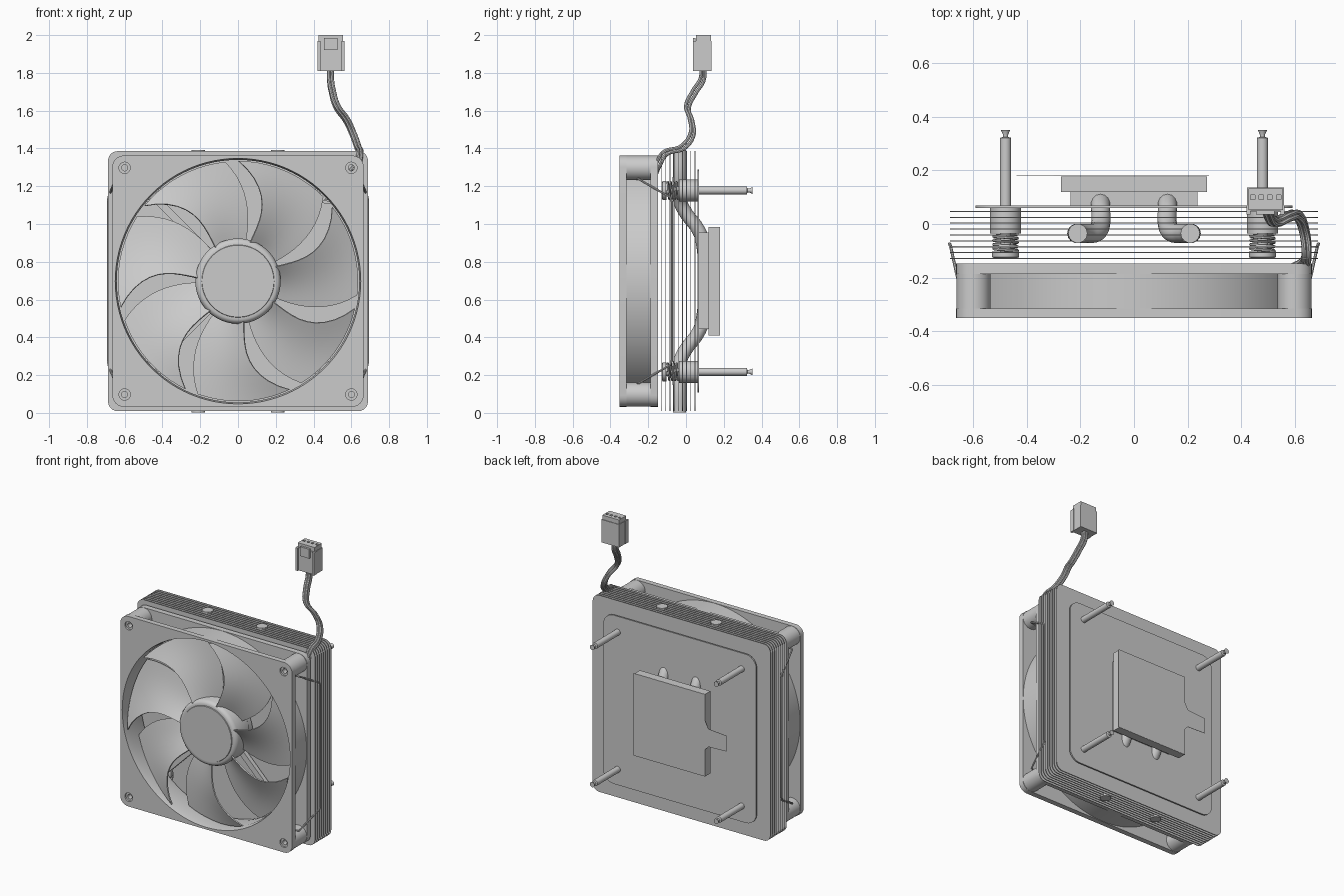
import bpy, bmesh
from math import sin, cos, pi, radians

if "Cube" in bpy.data.objects:
    bpy.data.objects.remove(bpy.data.objects["Cube"])

ZC = 0.6975  # height of the fan axis


def mesh_object(name, bm):
    bmesh.ops.remove_doubles(bm, verts=bm.verts, dist=1e-5)
    bmesh.ops.recalc_face_normals(bm, faces=bm.faces)
    me = bpy.data.meshes.new(name)
    bm.to_mesh(me)
    bm.free()
    ob = bpy.data.objects.new(name, me)
    bpy.context.collection.objects.link(ob)
    return ob


def to_mesh(ob):
    bpy.ops.object.select_all(action='DESELECT')
    ob.select_set(True)
    bpy.context.view_layer.objects.active = ob
    bpy.ops.object.convert(target='MESH')
    return bpy.context.view_layer.objects.active


def curve_to_mesh(name, cu):
    ob = bpy.data.objects.new(name, cu)
    bpy.context.collection.objects.link(ob)
    return to_mesh(ob)


def circle(x, z, r, n=24, start=0.0):
    return [(x + r * cos(start + 2 * pi * i / n), z + r * sin(start + 2 * pi * i / n)) for i in range(n)]


def round_rect(hw, hh, r, n=6):
    pts = []
    for k, (sx, sz) in enumerate([(1, 1), (-1, 1), (-1, -1), (1, -1)]):
        for i in range(n + 1):
            a = pi / 2 * (k + i / n)
            pts.append((sx * (hw - r) + r * cos(a), ZC + sz * (hh - r) + r * sin(a)))
    return pts


def plate(name, loops, y0, y1):
    """Flat plate in the XZ plane; every loop after the first is a hole."""
    cu = bpy.data.curves.new(name, 'CURVE')
    cu.dimensions = '2D'
    cu.fill_mode = 'BOTH'
    cu.extrude = (y1 - y0) / 2
    for loop in loops:
        sp = cu.splines.new('POLY')
        sp.points.add(len(loop) - 1)
        for p, (x, z) in zip(sp.points, loop):
            p.co = (x, z, 0, 1)
        sp.use_cyclic_u = True
    ob = curve_to_mesh(name, cu)
    ob.rotation_euler = (pi / 2, 0, 0)
    ob.location.y = (y0 + y1) / 2
    return ob


def tube(name, pts, r, smooth=True, res=2):
    cu = bpy.data.curves.new(name, 'CURVE')
    cu.dimensions = '3D'
    cu.bevel_depth = r
    cu.bevel_resolution = res
    cu.use_fill_caps = True
    cu.resolution_u = 8
    if smooth:
        sp = cu.splines.new('BEZIER')
        sp.bezier_points.add(len(pts) - 1)
        for p, c in zip(sp.bezier_points, pts):
            p.co = c
            p.handle_left_type = p.handle_right_type = 'AUTO'
    else:
        sp = cu.splines.new('POLY')
        sp.points.add(len(pts) - 1)
        for p, c in zip(sp.points, pts):
            p.co = (*c, 1)
    return curve_to_mesh(name, cu)


def lathe(name, profile, x, z, n=32, closed=False):
    """Revolve (radius, y) points around an axis along y."""
    bm = bmesh.new()
    rings = [[bm.verts.new((x + r * cos(2 * pi * i / n), y, z + r * sin(2 * pi * i / n)))
              for i in range(n)] for r, y in profile]
    for k in range(len(rings) if closed else len(rings) - 1):
        a, b = rings[k], rings[(k + 1) % len(rings)]
        for i in range(n):
            j = (i + 1) % n
            bm.faces.new((a[i], a[j], b[j], b[i]))
    return mesh_object(name, bm)


def box(name, x0, x1, y0, y1, z0, z1):
    bm = bmesh.new()
    bmesh.ops.create_cube(bm, size=1)
    for v in bm.verts:
        v.co = ((x0 + x1) / 2 + v.co.x * (x1 - x0), (y0 + y1) / 2 + v.co.y * (y1 - y0),
                (z0 + z1) / 2 + v.co.z * (z1 - z0))
    return mesh_object(name, bm)


corners = [(sx, sz) for sx in (-1, 1) for sz in (-1, 1)]

# Fan frame: two flanges, round duct and hollow corner posts
outline = round_rect(0.665, 0.665, 0.06)
holes = [circle(sx * 0.6, ZC + sz * 0.6, 0.03) for sx, sz in corners]
for name, y0, y1 in [("fan_front_flange", -0.352, -0.315), ("fan_back_flange", -0.187, -0.148)]:
    plate(name, [outline, circle(0, ZC, 0.65, 96)] + holes, y0, y1)
lathe("fan_duct", [(0.663, -0.35), (0.663, -0.15), (0.648, -0.15), (0.642, -0.19),
                   (0.642, -0.31), (0.65, -0.35)], 0, ZC, 96, True)
for sx, sz in corners:
    lathe("fan_corner_post", [(0.064, -0.34), (0.064, -0.16), (0.016, -0.16), (0.016, -0.34)],
          sx * 0.6, ZC + sz * 0.6, 32, True)

# Fan hub, motor mount and its four struts
lathe("fan_hub", [(0, -0.345), (0.19, -0.345), (0.192, -0.34), (0.205, -0.34), (0.218, -0.332),
                  (0.226, -0.315), (0.226, -0.195), (0, -0.195)], 0, ZC, 64)
lathe("motor_mount", [(0, -0.188), (0.22, -0.188), (0.22, -0.15), (0, -0.15)], 0, ZC, 64)
for k in range(4):
    strut = box("motor_strut", 0.2, 0.655, -0.182, -0.152, -0.02, 0.02)
    strut.location.z = ZC
    strut.rotation_euler.y = pi / 4 + k * pi / 2

# Seven swept blades, leading edge to the front
NR, NA = 10, 10
for k in range(7):
    bm = bmesh.new()
    grid = []
    for i in range(NR + 1):
        t = i / NR
        r = 0.215 + t * 0.42
        row = []
        for j in range(NA + 1):
            s = j / NA
            a = radians(182 + 51.43 * k + 17 * t ** 1.8 + s * (45 - 5 * sin(pi * t)))
            y = -0.235 - 0.098 * s + 0.012 * sin(pi * s)
            row.append(bm.verts.new((r * cos(a), y, ZC + r * sin(a))))
        grid.append(row)
    for i in range(NR):
        for j in range(NA):
            bm.faces.new((grid[i][j], grid[i][j + 1], grid[i + 1][j + 1], grid[i + 1][j]))
    blade = mesh_object("fan_blade", bm)
    sol = blade.modifiers.new("thickness", 'SOLIDIFY')
    sol.thickness = 0.008
    sol.offset = 0
    to_mesh(blade)

# Stack of cooling fins with clearance holes for the spring screws
screw_spots = [(sx * 0.48, ZC + sz * 0.48) for sx, sz in corners]
fin_holes = [circle(x, z, 0.07) for x, z in screw_spots]
for k in range(9):
    y = -0.129 + k * 0.022
    plate("cooling_fin", [round_rect(0.688, 0.688, 0.05)] + fin_holes, y - 0.002, y + 0.002)

# Mounting plate, contact block and protective sheet with pull tab
plate("mounting_plate", [round_rect(0.592, 0.59, 0.08)], 0.06, 0.07)
box("contact_block_base", -0.238, 0.238, 0.07, 0.122, 0.445, 0.955)
box("contact_block", -0.273, 0.273, 0.12, 0.178, 0.41, 0.985)
plate("protective_sheet", [[(0.28, 0.41), (0.28, 0.985), (-0.275, 0.985), (-0.275, 0.8),
                            (-0.3, 0.75), (-0.44, 0.74), (-0.44, 0.63), (-0.3, 0.625),
                            (-0.275, 0.6), (-0.275, 0.41)]], 0.1785, 0.1805)

# Two heat pipes, bent back to the block and out again
for s in (-1, 1):
    half = [(0.21, -0.035, 0.695), (0.21, -0.035, 0.56), (0.185, -0.035, 0.49),
            (0.14, -0.03, 0.42), (0.125, 0.0, 0.36), (0.125, 0.06, 0.28), (0.125, 0.085, 0.22)]
    path = [(s * x, y, ZC + z) for x, y, z in half]
    path += [(s * x, y, ZC - z) for x, y, z in reversed(half)]
    tube("heat_pipe", path, 0.036, True, 5)

# Spring screws
for x, z in screw_spots:
    lathe("screw_shaft", [(0, -0.115), (0.021, -0.115), (0.021, 0.322), (0.01, 0.325),
                          (0.01, 0.335), (0.018, 0.352), (0, 0.352)], x, z, 24)
    lathe("screw_sleeve", [(0.022, 0.06), (0.058, 0.06), (0.058, -0.036), (0.022, -0.036)],
          x, z, 32, True)
    lathe("screw_head", [(0, -0.13), (0.035, -0.13), (0.05, -0.124), (0.05, -0.102),
                         (0, -0.102)], x, z, 32)
    coil = [(x + 0.044 * cos(2 * pi * i / 16), -0.1 + 0.062 * i / 64,
             z + 0.044 * sin(2 * pi * i / 16)) for i in range(65)]
    tube("screw_spring", coil, 0.006, False, 1)

# Wire clips holding the fan on each side
for s in (-1, 1):
    half = [(0.6, -0.262, 0.54), (0.648, -0.25, 0.54), (0.662, -0.19, 0.505),
            (0.685, -0.085, 0.445), (0.689, -0.074, 0.42)]
    path = [(s * x, y, ZC + z) for x, y, z in half]
    path += [(s * x, y, ZC - z) for x, y, z in reversed(half)]
    tube("fan_clip", path, 0.006, False)

# Four-wire cable
route = [(0.60, -0.165, 1.275), (0.635, -0.145, 1.32), (0.645, -0.11, 1.375),
         (0.635, -0.02, 1.405), (0.61, 0.032, 1.475), (0.575, 0.027, 1.55), (0.525, 0.008, 1.62),
         (0.50, 0.045, 1.70), (0.49, 0.085, 1.765), (0.49, 0.09, 1.83)]
for dx in (-0.009, 0.009):
    for dy in (-0.009, 0.009):
        tube("cable_wire", [(x + dx, y + dy, z - dy * 0.7) for x, y, z in route], 0.0095)

# Connector: body, front latch, side rails and socketed top
box("connector_body", 0.423, 0.56, 0.048, 0.136, 1.81, 1.97)
box("connector_latch", 0.456, 0.526, 0.036, 0.05, 1.92, 1.985)
for x in (0.42, 0.547):
    box("connector_rail", x, x + 0.016, 0.036, 0.07, 1.81, 1.97)
top = plate("connector_top", [[(0.427, 0.052), (0.556, 0.052), (0.556, 0.132), (0.427, 0.132)]]
            + [circle(0.443 + 0.0325 * k, 0.1, 0.012, 4, pi / 4) for k in range(4)], 0, 0.035)
top.rotation_euler = (0, 0, 0)
top.location = (0, 0, 1.9825)

# Smooth shading with crisp edges
bpy.ops.object.select_all(action='SELECT')
bpy.ops.object.shade_smooth_by_angle(angle=radians(35))
